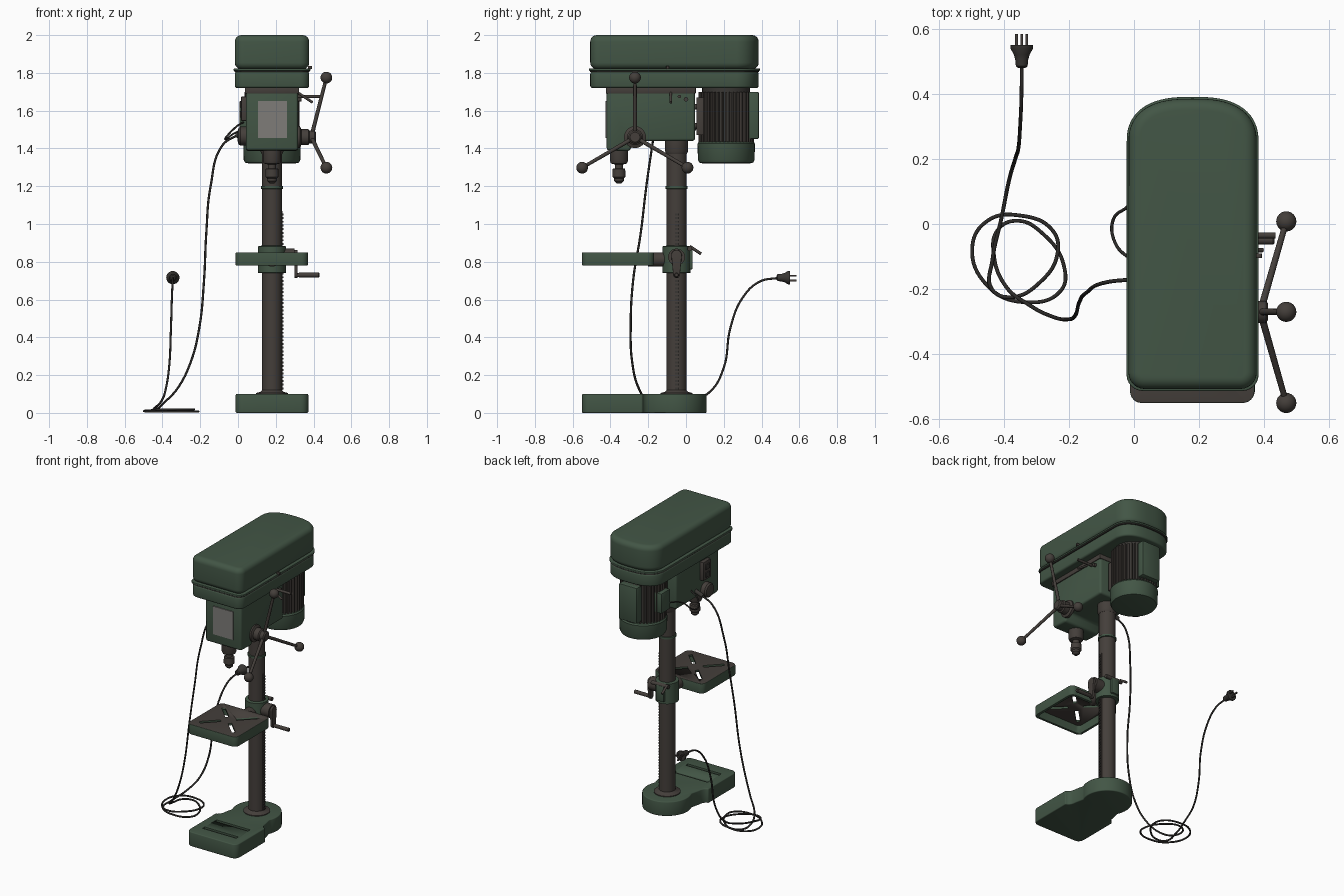
import bpy, bmesh, math
from mathutils import Vector, Matrix

if "Cube" in bpy.data.objects:
    bpy.data.objects.remove(bpy.data.objects["Cube"])

def material(name, c):
    m = bpy.data.materials.new(name)
    m.diffuse_color = (*c, 1)
    m.use_nodes = True
    m.node_tree.nodes["Principled BSDF"].inputs["Base Color"].default_value = m.diffuse_color
    return m

GREEN = material("machine green", (0.055, 0.092, 0.060))
DARK = material("worn brown steel", (0.058, 0.049, 0.043))
FIN = material("dark fin steel", (0.040, 0.037, 0.033))
CABLE = material("cable rubber", (0.026, 0.024, 0.022))
PLATE = material("grey label plate", (0.21, 0.20, 0.19))
CX, CY = 0.18, -0.05      # column axis

def finish(name, bm, mat, bevel=0, seg=3):
    bmesh.ops.recalc_face_normals(bm, faces=bm.faces)
    me = bpy.data.meshes.new(name)
    bm.to_mesh(me)
    bm.free()
    ob = bpy.data.objects.new(name, me)
    bpy.context.collection.objects.link(ob)
    me.materials.append(mat)
    bpy.ops.object.select_all(action='DESELECT')
    ob.select_set(True)
    bpy.context.view_layer.objects.active = ob
    if bevel:
        b = ob.modifiers.new("bevel", 'BEVEL')
        b.width, b.segments, b.limit_method, b.angle_limit = bevel, seg, 'ANGLE', math.radians(40)
        bpy.ops.object.modifier_apply(modifier="bevel")
    bpy.ops.object.shade_smooth_by_angle(angle=math.radians(35))
    return ob

def prism(name, pts, lo, hi, mat, bevel=0, axis='z', seg=3):
    """Extrude a 2D outline along z (points are x,y) or x (points are y,z)."""
    place = (lambda p, h: (p[0], p[1], h)) if axis == 'z' else (lambda p, h: (h, p[0], p[1]))
    bm = bmesh.new()
    a = [bm.verts.new(place(p, lo)) for p in pts]
    b = [bm.verts.new(place(p, hi)) for p in pts]
    bm.faces.new(a)
    bm.faces.new(b)
    for i in range(len(pts)):
        j = (i + 1) % len(pts)
        bm.faces.new((a[i], a[j], b[j], b[i]))
    return finish(name, bm, mat, bevel, seg)

def box(name, lo, hi, mat, bevel=0.005):
    return prism(name, [(lo[0], lo[1]), (hi[0], lo[1]), (hi[0], hi[1]), (lo[0], hi[1])], lo[2], hi[2], mat, bevel, seg=2)

def lathe(name, prof, origin, direction, mat, n=32):
    """Revolve (radius, distance) points around a direction."""
    bm = bmesh.new()
    rot = Vector((0, 0, 1)).rotation_difference(Vector(direction)).to_matrix()
    rings = [[bm.verts.new(Vector(origin) + rot @ Vector((r * math.cos(t), r * math.sin(t), d)))
              for t in (2 * math.pi * k / n for k in range(n))] for r, d in prof]
    for a, b in zip(rings, rings[1:]):
        for k in range(n):
            bm.faces.new((a[k], a[(k + 1) % n], b[(k + 1) % n], b[k]))
    bm.faces.new(rings[0])
    bm.faces.new(rings[-1])
    return finish(name, bm, mat)

def rod(name, p, q, r, mat, n=16, r2=None):
    d = Vector(q) - Vector(p)
    return lathe(name, [(r, 0), (r2 or r, d.length)], p, d.normalized(), mat, n)

def ball(name, p, r, mat):
    bm = bmesh.new()
    bmesh.ops.create_uvsphere(bm, u_segments=24, v_segments=14, radius=r, matrix=Matrix.Translation(p))
    return finish(name, bm, mat)

def arc(cx, cy, rx, ry, a0, a1, n):
    return [(cx + rx * math.cos(math.radians(a0 + (a1 - a0) * i / n)),
             cy + ry * math.sin(math.radians(a0 + (a1 - a0) * i / n))) for i in range(n + 1)]

def rounded(x0, x1, y0, y1, r, n=6):
    return (arc(x0 + r, y0 + r, r, r, 180, 270, n) + arc(x1 - r, y0 + r, r, r, 270, 360, n)
            + arc(x1 - r, y1 - r, r, r, 0, 90, n) + arc(x0 + r, y1 - r, r, r, 90, 180, n))

def cut(ob, cutter):
    m = ob.modifiers.new("cut", 'BOOLEAN')
    m.operation, m.solver, m.object = 'DIFFERENCE', 'EXACT', cutter
    bpy.ops.object.select_all(action='DESELECT')
    bpy.context.view_layer.objects.active = ob
    ob.select_set(True)
    bpy.ops.object.modifier_apply(modifier="cut")
    bpy.data.objects.remove(cutter)

def tube(name, pts, r, mat):
    cu = bpy.data.curves.new(name, 'CURVE')
    cu.dimensions, cu.bevel_depth, cu.bevel_resolution, cu.resolution_u, cu.use_fill_caps = '3D', r, 2, 8, True
    s = cu.splines.new('BEZIER')
    s.bezier_points.add(len(pts) - 1)
    for b, p in zip(s.bezier_points, pts):
        b.co, b.handle_left_type, b.handle_right_type = p, 'AUTO', 'AUTO'
    ob = bpy.data.objects.new(name, cu)
    bpy.context.collection.objects.link(ob)
    cu.materials.append(mat)

# Base: wide front plate, concave shoulders, round rear
half = [(0.192, -0.24)] + arc(0.192, -0.175, 0.035, 0.055, 270, 180, 5)
base_pts = (arc(CX - 0.152, -0.51, 0.04, 0.04, 180, 270, 6) + arc(CX + 0.152, -0.51, 0.04, 0.04, 270, 360, 6)
            + [(CX + x, y) for x, y in half] + arc(CX, CY, 0.158, 0.158, -25, 205, 32)
            + [(CX - x, y) for x, y in reversed(half)])
base = prism("base", base_pts, 0, 0.1, GREEN, 0.006)
for y in (-0.45, -0.32):
    cut(base, box("slot_cutter", (0.05, y - 0.012, 0.085), (0.31, y + 0.012, 0.12), DARK, 0))
    box("base_slot_floor", (0.05, y - 0.012, 0.084), (0.31, y + 0.012, 0.087), DARK, 0)

# Column with flange, rack and rings
lathe("column", [(0.085, 0.095), (0.085, 0.105), (0.06, 0.112), (0.053, 0.12), (0.053, 1.46)], (CX, CY, 0), (0, 0, 1), DARK)
lathe("column_top_collar", [(0.054, 1.37), (0.061, 1.385), (0.061, 1.45)], (CX, CY, 0), (0, 0, 1), DARK)
lathe("column_ring", [(0.052, 1.185), (0.059, 1.187), (0.059, 1.2), (0.052, 1.202)], (CX, CY, 0), (0, 0, 1), GREEN)
box("rack_bar", (0.225, CY - 0.01, 0.12), (0.236, CY + 0.01, 1.07), DARK, 0)
for i in range(48):
    z = 0.125 + i * 0.0196
    box("rack_tooth", (0.235, CY - 0.009, z), (0.241, CY + 0.009, z + 0.01), FIN, 0)

# Work table: hollow tray with diagonal slots
table = prism("work_table", rounded(-0.012, 0.37, -0.55, -0.17, 0.035), 0.78, 0.85, GREEN, 0.004)
cut(table, prism("hollow", rounded(0.006, 0.352, -0.532, -0.188, 0.025), 0.75, 0.836, DARK))
for a in (45, 135, 225, 315):
    c, s = math.cos(math.radians(a)), math.sin(math.radians(a))
    pts = [(0.179 + u * c - v * s, -0.36 + u * s + v * c) for u, v in ((0.05, -0.012), (0.185, -0.012), (0.185, 0.012), (0.05, 0.012))]
    cut(table, prism("table_slot", pts, 0.7, 0.9, DARK))
table.data.materials.append(DARK)
for p in table.data.polygons:
    top, under = p.normal.z > 0.8, p.normal.z < -0.8 and p.center.z > 0.8
    p.material_index = 1 if top or under else 0
rod("table_pivot", (CX, -0.20, 0.812), (CX, -0.10, 0.812), 0.038, DARK, 24)
rod("table_pivot_flange", (CX, -0.172, 0.812), (CX, -0.155, 0.812), 0.033, GREEN, 24)

# Table collar, worm housing, crank and clamp lever
lathe("table_collar", [(0.054, 0.74), (0.074, 0.742), (0.074, 0.882), (0.054, 0.885)], (CX, CY, 0), (0, 0, 1), GREEN)
rod("worm_housing", (0.22, CY, 0.825), (0.30, CY, 0.825), 0.045, DARK, 24)
box("collar_clamp_lug", (CX - 0.03, 0.0, 0.76), (CX + 0.03, 0.035, 0.87), GREEN)
arm = arc(CY, 0.835, 0.028, 0.028, 0, 180, 12) + arc(CY, 0.732, 0.018, 0.018, 180, 360, 12)
prism("crank_arm", arm, 0.298, 0.316, DARK, 0.003, 'x')
lathe("crank_grip", [(0.009, 0), (0.012, 0.01), (0.013, 0.115), (0.009, 0.12)], (0.312, CY, 0.73), (1, 0, 0), DARK, 20)
rod("clamp_screw", (0.12, 0.02, 0.87), (0.25, 0.02, 0.87), 0.013, DARK)
rod("clamp_lever", (0.13, 0.02, 0.882), (0.13, 0.08, 0.842), 0.008, DARK)

# Head casting
side = [(-0.42, 1.39), (-0.30, 1.385), (-0.27, 1.44), (0.048, 1.44), (0.048, 1.725), (-0.42, 1.725)]
prism("head", side, 0.042, 0.318, GREEN, 0.014, 'x')
box("head_neck", (0.036, -0.424, 1.69), (0.324, 0.052, 1.73), DARK)
box("label_plate", (0.105, -0.426, 1.455), (0.26, -0.419, 1.65), PLATE, 0)

# Quill and chuck
lathe("quill_and_chuck", [(0.048, 1.40), (0.048, 1.335), (0.042, 1.32), (0.022, 1.315), (0.022, 1.295), (0.033, 1.292),
      (0.035, 1.25), (0.026, 1.242), (0.026, 1.228), (0.012, 1.215)], (CX, -0.355, 0), (0, 0, 1), DARK)

# Belt cover: pan, seam rim and lid sharing one footprint
def cover(g, front=-0.51):
    return (arc(0.03 - g, front + 0.05 - g, 0.05, 0.05, 180, 270, 6) + arc(0.33 + g, front + 0.05 - g, 0.05, 0.05, 270, 360, 6)
            + [(CX + (0.2 + g) * math.copysign(abs(math.cos(t)) ** 0.75, math.cos(t)), 0.25 + (0.138 + g) * math.sin(t) ** 0.85)
               for t in (math.pi * i / 32 for i in range(33)) if 0 < t < math.pi - 1e-6])
prism("belt_cover_pan", cover(-0.003), 1.72, 1.806, GREEN, 0.012)
prism("belt_cover_seam", cover(-0.001), 1.804, 1.812, FIN)
prism("belt_cover_lip", cover(0.003), 1.811, 1.824, GREEN, 0.004)
prism("belt_cover_lid", cover(-0.003), 1.82, 2.0, GREEN, 0.035, seg=6)
box("cover_latch", (0.37, -0.105, 1.82), (0.393, -0.09, 1.837), DARK, 0.002)

# Motor: finned body, end bell, mounting plate, terminal boxes
MY = 0.213
rod("motor_body", (CX, MY, 1.42), (CX, MY, 1.725), 0.127, FIN, 40)
for i in range(40):
    a = 2 * math.pi * i / 40
    c, s = math.cos(a), math.sin(a)
    pts = [(CX + u * c - v * s, MY + u * s + v * c) for u, v in ((0.12, -0.005), (0.146, -0.004), (0.146, 0.004), (0.12, 0.005))]
    prism("motor_fin", pts, 1.435, 1.70, DARK)
lathe("motor_end_bell", [(0.12, 1.32), (0.143, 1.325), (0.15, 1.34), (0.152, 1.425), (0.145, 1.435), (0.12, 1.436)],
      (CX, MY, 0), (0, 0, 1), GREEN, 40)
box("motor_back_pad", (0.11, 0.33, 1.45), (0.25, 0.386, 1.70), GREEN, 0.008)
box("motor_mount", (0.10, 0.055, 1.47), (0.26, 0.1, 1.67), DARK)
box("motor_terminal_box", (0.008, 0.16, 1.50), (0.07, 0.26, 1.64), GREEN, 0.008)
for z in (1.52, 1.62):
    rod("motor_mount_bar", (0.18, 0.03, z), (0.18, 0.08, z), 0.014, DARK)

# Feed handle: hub, three spokes, ball grips
lathe("feed_hub", [(0.058, 0.31), (0.058, 0.328), (0.042, 0.335), (0.042, 0.372), (0.034, 0.378), (0.034, 0.405), (0.026, 0.412)],
      (0, -0.27, 1.46), (1, 0, 0), DARK)
for y, z in ((-0.27, 1.775), (-0.55, 1.298), (0.008, 1.298)):
    rod("feed_spoke", (0.388, -0.27, 1.46), (0.468, y, z), 0.011, DARK, 16, 0.009)
    ball("feed_grip", (0.468, y, z), 0.031, DARK)

# Belt tension lever and small bolts on the right side
rod("tension_lever", (0.31, -0.08, 1.70), (0.395, -0.08, 1.643), 0.007, DARK)
rod("tension_knob", (0.31, -0.035, 1.675), (0.435, -0.035, 1.675), 0.009, DARK)
rod("lock_bolt", (0.31, 0.0, 1.66), (0.335, 0.0, 1.66), 0.012, DARK)

# Left side: spring cap and switch
lathe("spring_cap", [(0.05, 0.05), (0.05, 0.012), (0.042, 0.002), (0.02, -0.003)], (0, -0.27, 1.465), (1, 0, 0), DARK)
box("switch_box", (0.016, -0.30, 1.545), (0.05, -0.215, 1.675), DARK, 0.006)
for z in (1.58, 1.635):
    box("switch_button", (0.009, -0.28, z - 0.017), (0.02, -0.235, z + 0.017), FIN, 0.003)
rod("cable_gland", (-0.012, -0.17, 1.468), (0.05, -0.17, 1.49), 0.014, FIN)

# Power cable with floor coil, motor lead and plug
tube("motor_lead", [(0.03, 0.17, 1.54), (-0.015, 0.06, 1.51), (-0.063, 0.015, 1.46), (-0.063, -0.045, 1.45), (-0.02, -0.1, 1.48),
                    (0.045, -0.12, 1.51)], 0.005, CABLE)
tube("power_cable", [
    (0.0, -0.17, 1.472), (-0.08, -0.178, 1.42), (-0.145, -0.21, 1.2), (-0.168, -0.24, 0.95), (-0.18, -0.28, 0.7),
    (-0.205, -0.293, 0.45), (-0.25, -0.285, 0.27), (-0.32, -0.25, 0.13), (-0.395, -0.19, 0.05), (-0.43, -0.1, 0.015),
    (-0.42, -0.02, 0.008), (-0.36, 0.01, 0.008), (-0.28, -0.03, 0.008), (-0.215, -0.13, 0.008), (-0.225, -0.205, 0.008),
    (-0.34, -0.24, 0.008), (-0.45, -0.19, 0.008), (-0.497, -0.07, 0.01), (-0.45, 0.01, 0.014), (-0.35, 0.026, 0.018),
    (-0.25, -0.02, 0.018), (-0.235, -0.09, 0.018), (-0.29, -0.18, 0.018), (-0.38, -0.225, 0.018), (-0.437, -0.2, 0.02),
    (-0.435, -0.11, 0.03), (-0.407, 0.02, 0.06), (-0.385, 0.13, 0.115), (-0.365, 0.2, 0.24), (-0.355, 0.235, 0.45),
    (-0.35, 0.3, 0.61), (-0.346, 0.39, 0.695), (-0.345, 0.49, 0.715)], 0.006, CABLE)
lathe("plug", [(0.012, 0.48), (0.018, 0.485), (0.02, 0.505), (0.024, 0.52), (0.035, 0.54), (0.035, 0.55)],
      (-0.345, 0, 0.716), (0, 1, 0), FIN, 24)
for x, z in ((-0.361, 0.726), (-0.329, 0.726), (-0.345, 0.7)):
    box("plug_pin", (x - 0.004, 0.545, z - 0.005), (x + 0.004, 0.584, z + 0.005), DARK, 0)
